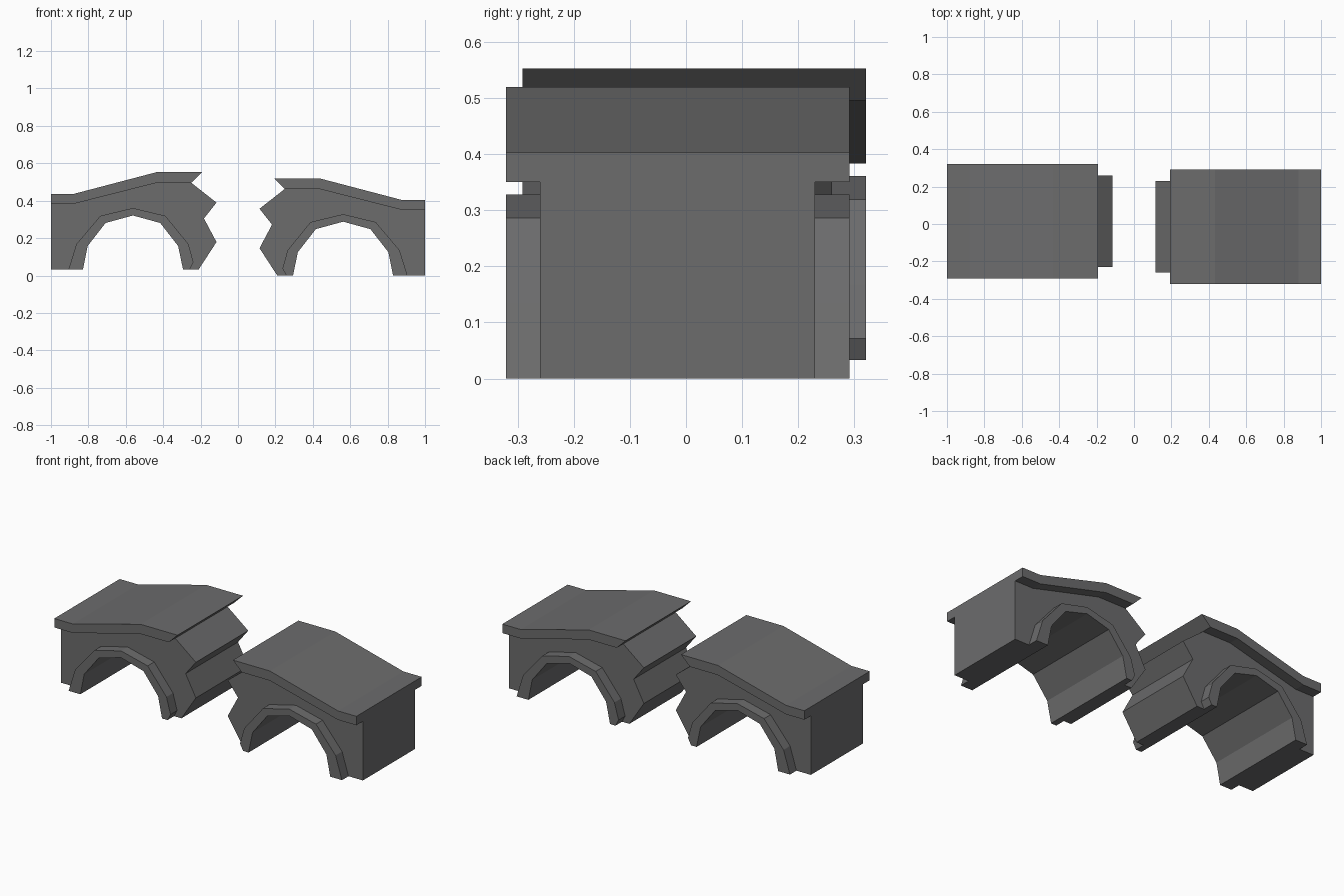
import bpy, bmesh

cube = bpy.data.objects.get("Cube")
if cube:
    bpy.data.objects.remove(cube, do_unlink=True)

stone = bpy.data.materials.new("dark_grey_stone")
stone.use_nodes = True
GREY = (0.15, 0.15, 0.152, 1)
stone.diffuse_color = GREY
stone.node_tree.nodes["Principled BSDF"].inputs["Base Color"].default_value = GREY
stone.node_tree.nodes["Principled BSDF"].inputs["Roughness"].default_value = 0.9

# Profiles in x, z for the half on the model's left
ARCH = [(0.294, 0), (0.32, 0.125), (0.416, 0.248), (0.562, 0.288),
        (0.708, 0.248), (0.804, 0.125), (0.829, 0)]
RIM = [(0.906, 0), (0.864, 0.135), (0.736, 0.286), (0.562, 0.328),
       (0.388, 0.286), (0.265, 0.135), (0.238, 0.038), (0.258, 0)]
BREAK = [(0.25, 0.463), (0.115, 0.357), (0.182, 0.272), (0.115, 0.146), (0.21, 0)]
DECK_UNDER = [(1, 0.35), (0.88, 0.35), (0.434, 0.463), (0.25, 0.463)]
DECK_TOP = [(0.192, 0.52), (0.434, 0.52), (0.88, 0.403), (1, 0.403)]

WALL_Y = 0.245
EDGE_Y = 0.306


def slab(name, profile, y0, y1, side):
    """Extrude a profile along y; side +1 is left, -1 is right."""
    bm = bmesh.new()
    dy, dz = -0.015 * side, 0 if side > 0 else 0.033
    face = bm.faces.new([bm.verts.new((x * side, y0 + dy, z + dz)) for x, z in profile])
    new = bmesh.ops.extrude_face_region(bm, geom=[face])["geom"]
    bmesh.ops.translate(bm, vec=(0, y1 - y0, 0),
                        verts=[v for v in new if isinstance(v, bmesh.types.BMVert)])
    bmesh.ops.recalc_face_normals(bm, faces=bm.faces)
    mesh = bpy.data.meshes.new(name)
    bm.to_mesh(mesh)
    bm.free()
    mesh.materials.append(stone)
    obj = bpy.data.objects.new(name, mesh)
    bpy.context.collection.objects.link(obj)


for label, side in (("left", 1), ("right", -1)):
    # Broken wall with the arched opening
    wall = BREAK + ARCH + [(1, 0)] + DECK_UNDER[:-1]
    slab(label + "_bridge_wall", wall, -WALL_Y, WALL_Y, side)
    # Overhanging road deck
    slab(label + "_road_deck", DECK_UNDER + DECK_TOP, -EDGE_Y, EDGE_Y, side)
    # Raised arch rims on the front and back
    slab(label + "_front_arch_rim", ARCH + RIM, -EDGE_Y, -WALL_Y, side)
    slab(label + "_back_arch_rim", ARCH + RIM, WALL_Y, EDGE_Y, side)
